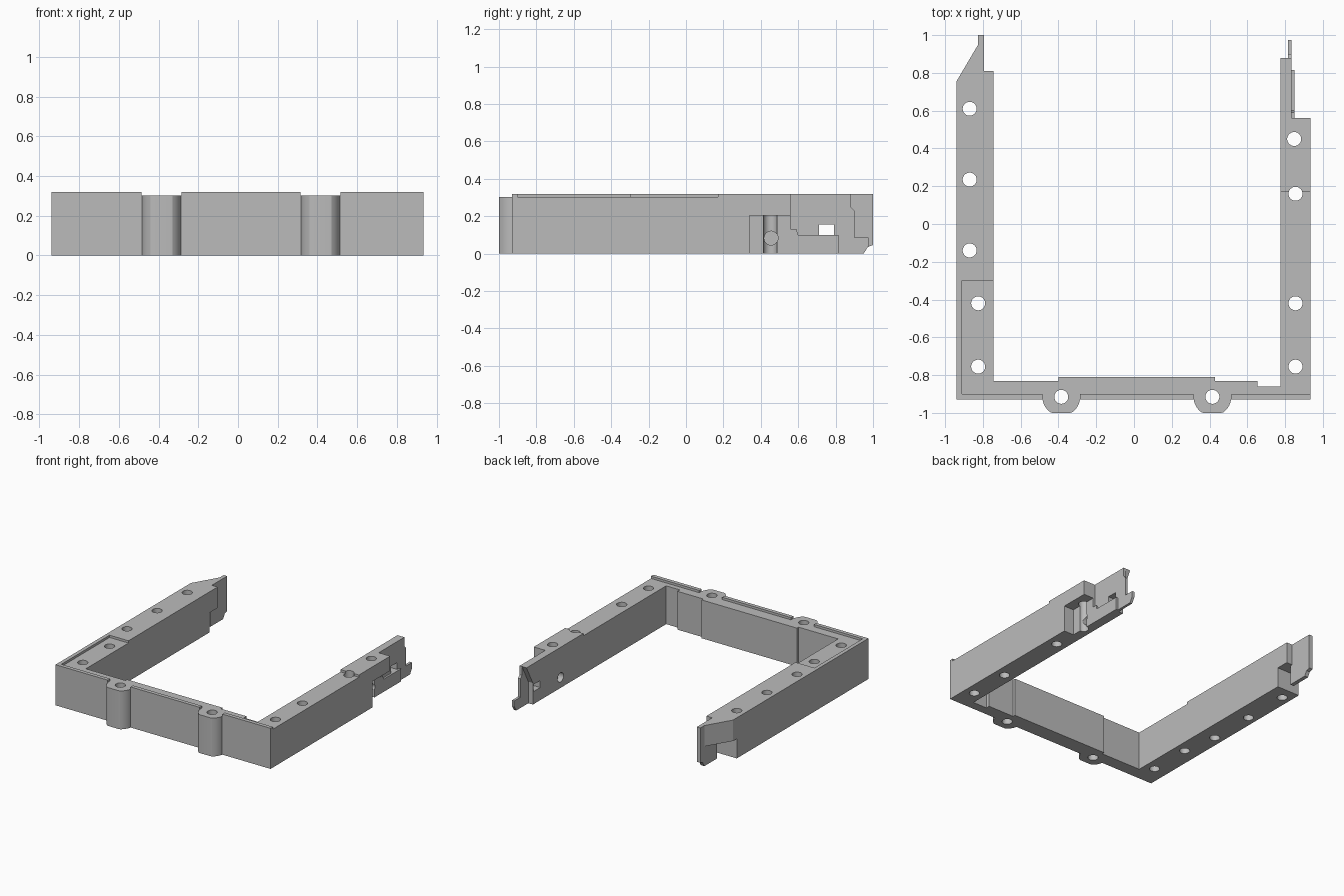
import bpy, bmesh, math

if "Cube" in bpy.data.objects:
    bpy.data.objects.remove(bpy.data.objects["Cube"])

grey = bpy.data.materials.new("plain_grey")
grey.diffuse_color = (0.5, 0.5, 0.5, 1)
grey.use_nodes = True
grey.node_tree.nodes["Principled BSDF"].inputs["Base Color"].default_value = grey.diffuse_color


def prism(name, pts, lo, hi, axis="z"):
    """Extrude a profile: (x, y) along z, or (y, z) along x."""
    place = (lambda p, c: (p[0], p[1], c)) if axis == "z" else (lambda p, c: (c, p[0], p[1]))
    bm = bmesh.new()
    a = [bm.verts.new(place(p, lo)) for p in pts]
    b = [bm.verts.new(place(p, hi)) for p in pts]
    bm.faces.new(a)
    bm.faces.new(b)
    n = len(pts)
    for i in range(n):
        j = (i + 1) % n
        bm.faces.new((a[i], a[j], b[j], b[i]))
    bmesh.ops.recalc_face_normals(bm, faces=bm.faces)
    me = bpy.data.meshes.new(name)
    bm.to_mesh(me)
    bm.free()
    me.materials.append(grey)
    ob = bpy.data.objects.new(name, me)
    bpy.context.collection.objects.link(ob)
    return ob


def rect(a0, a1, b0, b1):
    return [(a0, b0), (a1, b0), (a1, b1), (a0, b1)]


def circle(a, b, r, n=32):
    return [(a + r * math.cos(2 * math.pi * (i + 0.5) / n),
             b + r * math.sin(2 * math.pi * (i + 0.5) / n)) for i in range(n)]


def combine(body, tool, op="DIFFERENCE"):
    m = body.modifiers.new("bool", "BOOLEAN")
    m.operation, m.solver, m.object = op, "EXACT", tool
    dg = bpy.context.evaluated_depsgraph_get()
    me = bpy.data.meshes.new_from_object(body.evaluated_get(dg))
    body.modifiers.clear()
    body.data = me
    bpy.data.objects.remove(tool)


# U-shaped frame outline
outline = [(-.94, -.93), (.935, -.93), (.935, .56), (.85, .56), (.85, .815),
           (.835, .815), (.835, .975), (.775, .975), (.775, -.86), (.655, -.86),
           (.655, -.83), (.43, -.83), (.43, -.81), (-.40, -.81), (-.40, -.83),
           (-.745, -.83), (-.745, .81), (-.795, .81), (-.795, 1.0), (-.825, 1.0),
           (-.825, .95), (-.94, .755)]
frame = prism("frame", outline, 0, .32)

# recessed top shelf behind the thin rim
shelf = [(-.91, -.90), (1.1, -.90), (1.1, .17), (.7, .17), (.7, -.7),
         (-.7, -.7), (-.7, -.30), (-.91, -.30)]
combine(frame, prism("cut", shelf, .302, .5))

# rounded front bosses, flattened at the front
bosses = (-.385, .415)
for x in bosses:
    combine(frame, prism("cut", rect(x - .1, x + .1, -1.1, -.88), .302, .5))
    pts = [(px, min(max(py, -1.0), -.87)) for px, py in circle(x, -.915, .1, 48)]
    clean = []
    for i, p in enumerate(pts):
        prev, nxt = pts[i - 1], pts[(i + 1) % len(pts)]
        if not (prev[1] == p[1] == nxt[1]):
            clean.append(p)
    combine(frame, prism("boss", clean, 0, .302), "UNION")

# left arm end: notch below the bevelled tip, thin tongue kept
combine(frame, prism("cut", rect(-1.1, -.6, .71, .79), -.1, .155))
combine(frame, prism("cut", rect(-1.1, -.825, .75, 1.1), -.1, .155))
combine(frame, prism("cut", rect(-.795, -.6, .75, .9), -.1, .155))
combine(frame, prism("cut", [(.945, -.01), (.95, 0), (.97, .035), (1.0, .046), (1.1, .05), (1.1, -.01)],
                     -1.1, -.6, "x"))

# right arm end: stepped nose, inner bevel, ledge, pocket and window
nose = [(.88, .5), (.88, .25), (.90, .23), (.90, .085), (1.1, .085), (1.1, .5)]
combine(frame, prism("cut", nose, .6, 1.1, "x"))
combine(frame, prism("cut", [(.945, -.01), (.95, 0), (.975, .04), (1.1, .05), (1.1, -.01)],
                     .6, 1.1, "x"))
combine(frame, prism("cut", [(.885, .33), (.80, .17), (.80, -.1), (1.1, -.1), (1.1, .33)],
                     .6, .815, "x"))
ledge = [(.56, .5), (.56, .132), (.59, .132), (.60, .10), (1.1, .10), (1.1, .5)]
combine(frame, prism("cut", ledge, .835, 1.1, "x"))
combine(frame, prism("cut", rect(.34, .7, -.1, .205), .85, 1.1, "x"))
combine(frame, prism("cut", rect(.71, .79, .10, .155), .6, 1.1, "x"))

# cross screw hole in the pocket
combine(frame, prism("cut", circle(.455, .083, .037), .6, 1.1, "x"))

# vertical screw holes
holes = [(-.87, .61), (-.87, .235), (-.87, -.14), (-.825, -.42), (-.825, -.755),
         (.848, .45), (.855, .16), (.855, -.42), (.855, -.755)]
for x, y in holes + [(b, -.915) for b in bosses]:
    combine(frame, prism("cut", circle(x, y, .037), -.1, .5))

# smooth round walls, crisp edges
bpy.context.view_layer.objects.active = frame
frame.select_set(True)
bpy.ops.object.shade_smooth_by_angle(angle=math.radians(25))
